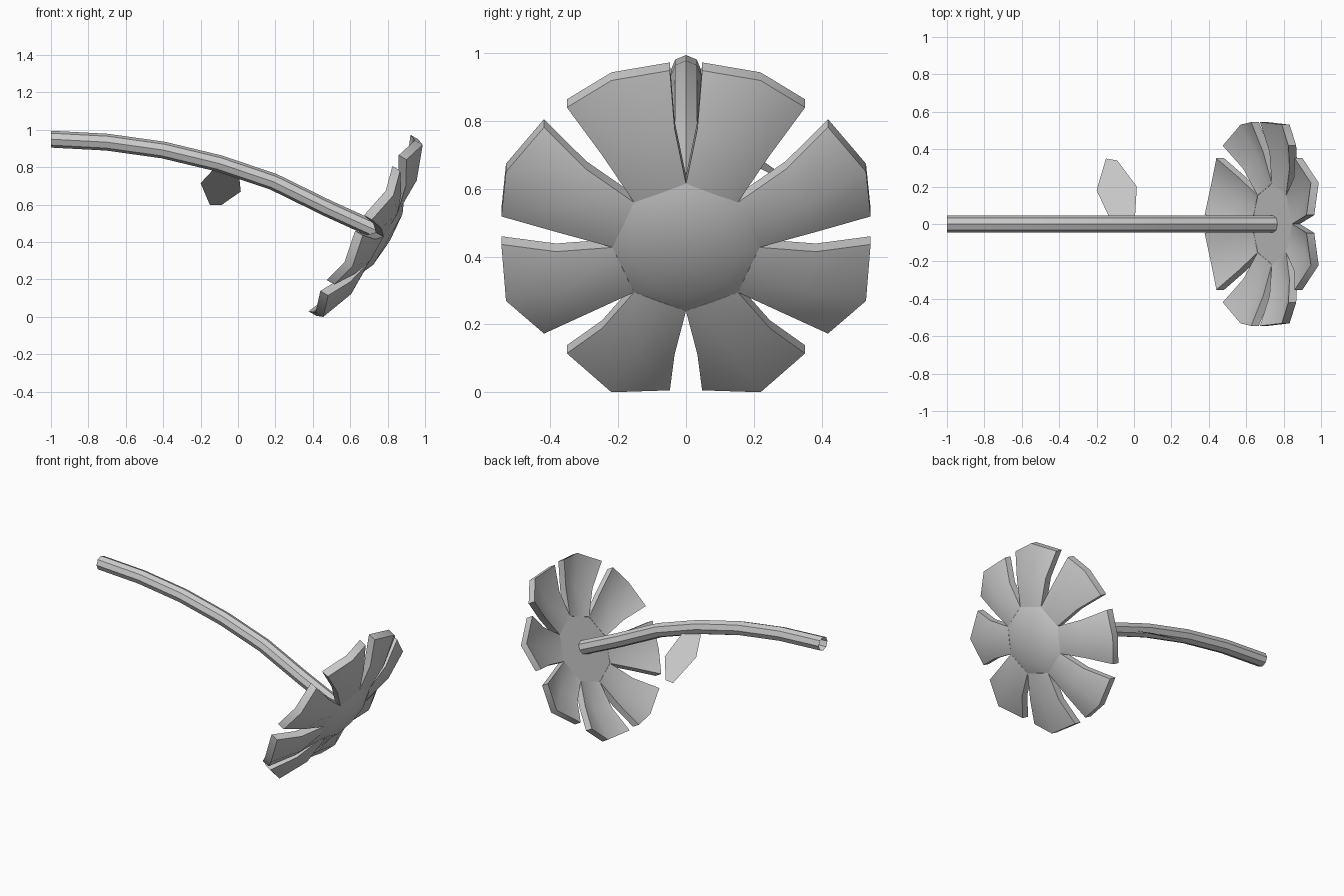
import bpy
from math import sin, cos, pi, radians
from mathutils import Matrix, Vector

if "Cube" in bpy.data.objects:
    bpy.data.objects.remove(bpy.data.objects["Cube"])


def add_mesh(name, verts, faces, matrix=None, smooth=True):
    mesh = bpy.data.meshes.new(name)
    mesh.from_pydata([tuple(v) for v in verts], [], faces)
    obj = bpy.data.objects.new(name, mesh)
    bpy.context.collection.objects.link(obj)
    if matrix:
        mesh.transform(matrix)
    bpy.context.view_layer.objects.active = obj
    bpy.ops.object.select_all(action='DESELECT')
    obj.select_set(True)
    bpy.ops.object.mode_set(mode='EDIT')
    bpy.ops.mesh.select_all(action='SELECT')
    bpy.ops.mesh.normals_make_consistent(inside=False)
    bpy.ops.object.mode_set(mode='OBJECT')
    if smooth:
        bpy.ops.object.shade_smooth_by_angle(angle=radians(40))
    return obj


# Head frame: local x = world y, local z = facing direction, tilted 30 degrees down
tilt = radians(30)
up = Vector((sin(tilt), 0, cos(tilt)))
facing = Vector((cos(tilt), 0, -sin(tilt)))
side = up.cross(facing)
head = Matrix.Translation((0.739, 0, 0.45)) @ Matrix((side, up, facing)).transposed().to_4x4()

# Stem: eight-sided curved tube, open at the cut end
path = [(-1, .95), (-.7, .934), (-.4, .892), (-.1, .82), (.19, .722), (.48, .58), (.75, .457)]
N = 8
verts, faces = [], []
for i, (x, z) in enumerate(path):
    a, b = path[max(i - 1, 0)], path[min(i + 1, len(path) - 1)]
    t = Vector((b[0] - a[0], 0, b[1] - a[1])).normalized()
    if i == 0:
        t = Vector((1, 0, 0))
    n = Vector((-t.z, 0, t.x))
    for k in range(N):
        ang = 2 * pi * k / N
        verts.append(Vector((x, 0, z)) + .045 * (cos(ang) * n + sin(ang) * Vector((0, 1, 0))))
for i in range(len(path) - 1):
    for k in range(N):
        j = (k + 1) % N
        faces.append((i * N + k, i * N + j, (i + 1) * N + j, (i + 1) * N + k))
faces.append(tuple((len(path) - 1) * N + k for k in range(N)))
add_mesh("stem", verts, faces)

# Flower centre: flat octagonal back with a shallow domed front
verts, faces = [], []
rings = [(.217, 0), (.217, .045), (.157, .072)]
for r, z in rings:
    verts += [(r * cos(k * pi / 4), r * sin(k * pi / 4), z) for k in range(8)]
verts.append((0, 0, .085))
faces.append(tuple(range(8)))
for i in range(2):
    for k in range(8):
        j = (k + 1) % 8
        faces.append((i * 8 + k, i * 8 + j, i * 8 + 8 + j, i * 8 + 8 + k))
faces += [(16 + k, 16 + (k + 1) % 8, 24) for k in range(8)]
add_mesh("flower_centre", verts, faces, head)

# Petals: rows of (edge radius, half angle, edge height, mid radius, mid height)
rows = [(.217, 22.5, .045, .2, .047), (.385, 17.5, .012, .38, .048), (.547, 17.5, -.055, .575, -.02)]
for p in range(8):
    mid = radians(22.5 + 45 * p)
    front = []
    for r, half, z, rm, zm in rows:
        h = radians(half)
        for ang, rad, hgt in ((mid - h, r, z), (mid, rm, zm), (mid + h, r, z)):
            front.append((rad * cos(ang), rad * sin(ang), hgt))
    verts = front + [(x, y, z - .048) for x, y, z in front]
    faces = []
    for i in (0, 1):
        for k in (0, 1):
            q = (i * 3 + k, i * 3 + k + 1, i * 3 + k + 4, i * 3 + k + 3)
            faces += [q, tuple(v + 9 for v in reversed(q))]
    border = [0, 1, 2, 5, 8, 7, 6, 3]
    for a, b in zip(border, border[1:] + border[:1]):
        faces.append((a, b, b + 9, a + 9))
    add_mesh(f"petal_{p + 1}", verts, faces, head)

# Leaf: single drooping blade on the far side of the stem
leaf = [(-.13, .03, .79), (.005, .03, .765), (.015, .2, .67),
        (-.09, .34, .597), (-.15, .35, .597), (-.2, .18, .715)]
add_mesh("leaf", leaf, [tuple(range(6))], smooth=False)
